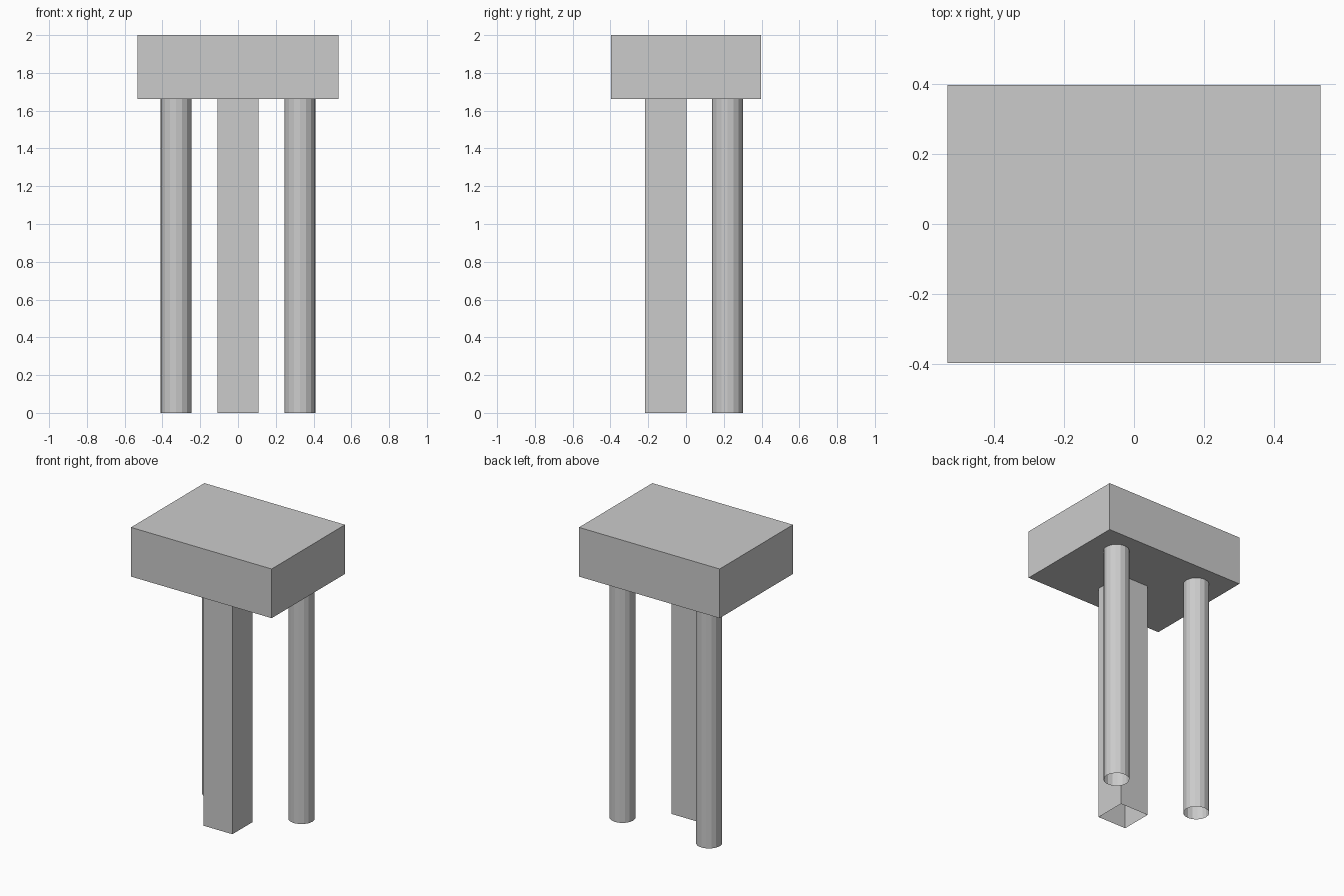
import bpy, bmesh, math

if "Cube" in bpy.data.objects:
    bpy.data.objects.remove(bpy.data.objects["Cube"])

TOP_Z, SLAB_Z = 2.0, 1.663


def prism(name, points, z0, z1, bottom_cap=True):
    """Extrude a counter-clockwise outline from z0 to z1."""
    bm = bmesh.new()
    low = [bm.verts.new((x, y, z0)) for x, y in points]
    high = [bm.verts.new((x, y, z1)) for x, y in points]
    n = len(points)
    for i in range(n):
        j = (i + 1) % n
        bm.faces.new((low[i], low[j], high[j], high[i]))
    if bottom_cap:
        bm.faces.new(low[::-1])
        bm.faces.new(high)
    mesh = bpy.data.meshes.new(name)
    bm.to_mesh(mesh)
    bm.free()
    obj = bpy.data.objects.new(name, mesh)
    bpy.context.collection.objects.link(obj)
    return obj


def rect(x0, x1, y0, y1):
    return [(x0, y0), (x1, y0), (x1, y1), (x0, y1)]


def circle(cx, cy, r, n=16):
    return [(cx + r * math.cos(2 * math.pi * i / n),
             cy + r * math.sin(2 * math.pi * i / n)) for i in range(n)]


# Thick rectangular top
prism("top_slab", rect(-0.533, 0.533, -0.397, 0.397), SLAB_Z, TOP_Z)

# Square front leg, hollow and open underneath
prism("front_leg", rect(-0.109, 0.109, -0.216, 0.003), 0, SLAB_Z, bottom_cap=False)

# Pair of round back legs, hollow and open underneath
for side, label in ((-1, "left"), (1, "right")):
    prism(f"back_leg_{label}", circle(side * 0.328, 0.219, 0.082), 0, SLAB_Z, bottom_cap=False)
